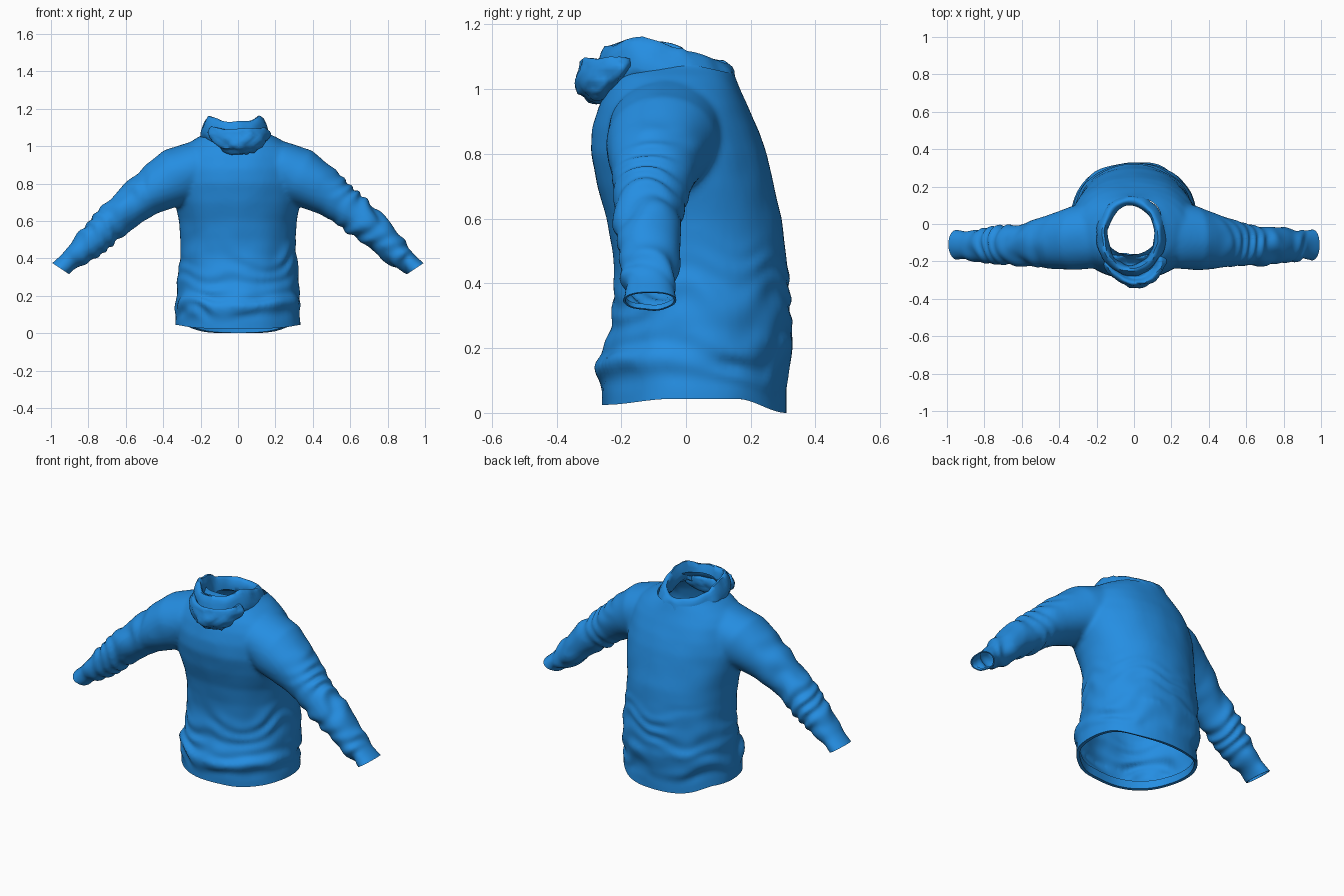
import bpy, bmesh, math
from mathutils import Vector, noise

if "Cube" in bpy.data.objects:
    bpy.data.objects.remove(bpy.data.objects["Cube"])

blue = bpy.data.materials.new("blue_cloth")
blue.diffuse_color = (0.018, 0.27, 0.76, 1)
blue.use_nodes = True
blue.node_tree.nodes["Principled BSDF"].inputs["Base Color"].default_value = blue.diffuse_color


def make_object(name, bm):
    me = bpy.data.meshes.new(name)
    bm.to_mesh(me)
    bm.free()
    me.materials.append(blue)
    ob = bpy.data.objects.new(name, me)
    bpy.context.collection.objects.link(ob)
    return ob


def activate(ob):
    bpy.ops.object.select_all(action='DESELECT')
    ob.select_set(True)
    bpy.context.view_layer.objects.active = ob


def loft(bm, rings, caps=True):
    """Skin a list of closed point rings."""
    rows = [[bm.verts.new(p) for p in r] for r in rings]
    n = len(rows[0])
    for a, b in zip(rows, rows[1:]):
        for i in range(n):
            bm.faces.new((a[i], a[(i + 1) % n], b[(i + 1) % n], b[i]))
    if caps:
        bm.faces.new(rows[0][::-1])
        bm.faces.new(rows[-1])


def spow(v, e):
    return math.copysign(abs(v) ** e, v)


def ramp(v, a, b):
    t = min(max((v - a) / (b - a), 0), 1)
    return t * t * (3 - 2 * t)


N = 48
ANG = [2 * math.pi * i / N for i in range(N)]
body = bmesh.new()

# Torso: height, half width, front y, back y
torso = [(-0.06, .335, -.26, .31), (.04, .335, -.26, .31), (.10, .33, -.262, .31),
         (.15, .335, -.28, .315), (.18, .335, -.268, .325), (.22, .328, -.245, .337),
         (.26, .325, -.23, .326), (.33, .32, -.222, .322), (.42, .312, -.222, .318),
         (.50, .308, -.228, .307), (.60, .315, -.245, .295), (.70, .335, -.275, .273),
         (.80, .345, -.295, .249), (.88, .335, -.29, .223), (.95, .315, -.27, .192),
         (1.0, .28, -.248, .167), (1.04, .225, -.225, .15), (1.07, .165, -.19, .138),
         (1.11, .142, -.165, .128), (1.22, .14, -.16, .126)]
rings = []
for z, w, f, b in torso:
    cy, ry = (f + b) / 2, (b - f) / 2
    dx = -.015 * ramp(z, 1, 1.1)
    rings.append([(dx + w * spow(math.cos(t), .94), cy + ry * spow(math.sin(t), .94), z) for t in ANG])
loft(body, rings)

# Sleeves: x, z, y, radius across, radius in y
sleeve = [(.08, .89, -.05, .12, .16), (.22, .875, -.06, .152, .178), (.33, .835, -.075, .157, .172),
          (.42, .785, -.09, .136, .152), (.50, .733, -.10, .117, .13), (.57, .68, -.11, .106, .115),
          (.64, .625, -.112, .1, .107), (.70, .575, -.115, .096, .103), (.76, .515, -.115, .087, .097),
          (.82, .455, -.115, .079, .092), (.87, .412, -.115, .067, .084), (.90, .388, -.112, .056, .076),
          (.93, .362, -.11, .05, .08), (.97, .328, -.11, .05, .088), (1.05, .26, -.11, .05, .09)]
for s in (1, -1):
    rings = []
    for i, (x, z, y, ra, ry) in enumerate(sleeve):
        p, q = sleeve[max(i - 1, 0)], sleeve[min(i + 1, len(sleeve) - 1)]
        d = Vector((q[0] - p[0], 0, q[1] - p[1])).normalized()
        up = Vector((-d.z, 0, d.x))
        ring = []
        for t in ANG:
            v = Vector((x, y, z)) + up * ra * math.cos(t) + Vector((0, ry * math.sin(t), 0))
            ring.append((v.x * s, v.y, v.z))
        rings.append(ring if s > 0 else ring[::-1])
    loft(body, rings)
bmesh.ops.recalc_face_normals(body, faces=body.faces)

# Blend torso and sleeves into one garment
sweater = make_object("sweater_body", body)
activate(sweater)
rm = sweater.modifiers.new("blend", 'REMESH')
rm.mode = 'VOXEL'
rm.voxel_size = 0.012
sm = sweater.modifiers.new("soften", 'SMOOTH')
sm.iterations = 8
for m in ("blend", "soften"):
    bpy.ops.object.modifier_apply(modifier=m)

# Cloth folds: broken bands round the waist and lower sleeves, soft dents elsewhere
bm = bmesh.new()
bm.from_mesh(sweater.data)
bm.normal_update()
moves = []
for v in bm.verts:
    c = v.co
    wob = noise.noise(c * 4 + Vector((3, 1, 7)))
    patch = .35 + .65 * ramp(noise.noise(c * 5 + Vector((8, 2, 5))), -.25, .35)
    arm = ramp(abs(c.x), .42, .62)
    waist = (1 - arm) * ramp(.58 - c.z, 0, .3) * ramp(c.z, .06, .13)
    along = abs(c.x) * .76 - c.z * .65
    d = .0085 * waist * patch * math.sin(c.z * 58 + wob * 9 + c.x * 3)
    d += .008 * arm * patch * (1 - ramp(abs(c.x), .88, .94)) * math.sin(along * 62 + wob * 10)
    d += .009 * noise.noise(c * 8) * (.4 + .6 * max(arm, waist))
    moves.append(v.normal * d)
for v, m in zip(bm.verts, moves):
    v.co += m
bmesh.ops.smooth_vert(bm, verts=bm.verts, factor=.5, use_axis_x=True, use_axis_y=True, use_axis_z=True)


def cut_open(co, no, lip, keep=lambda p: True):
    """Trim an opening and fold its edge inward."""
    geom = [g for seq in (bm.verts, bm.edges, bm.faces) for g in seq
            if all(keep(v.co) for v in ([g] if isinstance(g, bmesh.types.BMVert) else g.verts))]
    no = Vector(no).normalized()
    r = bmesh.ops.bisect_plane(bm, geom=geom, dist=1e-5, plane_co=co, plane_no=no, clear_outer=True)
    edges = [e for e in r['geom_cut'] if isinstance(e, bmesh.types.BMEdge) and e.is_boundary]
    if not lip or not edges:
        return
    pts = {v for e in edges for v in e.verts}
    mid = sum((v.co for v in pts), Vector()) / len(pts)
    for inset, depth in ((lip, 0), (0, lip * 2.5)):
        ex = bmesh.ops.extrude_edge_only(bm, edges=edges)['geom']
        for v in (g for g in ex if isinstance(g, bmesh.types.BMVert)):
            v.co += (mid - v.co).normalized() * inset - no * depth
        edges = [g for g in ex if isinstance(g, bmesh.types.BMEdge) and g.is_boundary]


cut_open((0, 0, .035), (0, 0, -1), .018)            # hem
for s in (1, -1):                                   # cuffs
    cut_open((s * .945, 0, .343), (s * .55, 0, -.835), .007, lambda p: p.x * s > .7)
cut_open((0, 0, 1.08), (0, .22, 1), 0)              # neck

# Hem dips at the back
for v in bm.verts:
    if v.co.z < .2 and abs(v.co.x) < .4:
        k = 1 - ramp(v.co.z, .035, .2)
        v.co.z += k * (.008 - .043 * ramp(v.co.y, .16, .31) - .018 * ramp(-v.co.y, .05, .25))
bmesh.ops.recalc_face_normals(bm, faces=bm.faces)
bm.to_mesh(sweater.data)
bm.free()

# Collar: draped crumpled band, longer at the front, lower at the back
profile = [(-.024, -.06), (-.024, -.02), (-.016, .015), (-.006, .036), (.006, .036),
           (.016, .02), (.024, 0), (.03, -.025), (.036, -.05), (.036, -.07), (.02, -.09)]
bm = bmesh.new()
rings = []
for t in [2 * math.pi * i / 72 for i in range(72)]:
    c, s = math.cos(t), math.sin(t)
    ring = []
    for off, h in profile:
        p = Vector((-.017 + (.15 + off) * c, -.06 + (.185 + off) * s, 0))
        base = -.06 + .185 * s
        slope = -.25 * (base + .14) if base > -.14 else .3 * (base + .14)
        p.z = 1.122 + slope + h * (.75 if base > 0 else 1)
        n = noise.noise(p * 15)
        m = noise.noise(p * 14 + Vector((5, 2, 5)))
        p += Vector((c, s, 0)) * .01 * n + Vector((0, 0, .014 * m))
        ring.append(p)
    rings.append(ring)
rings.append(rings[0])
loft(bm, rings, caps=False)
bmesh.ops.remove_doubles(bm, verts=bm.verts, dist=1e-5)
bmesh.ops.recalc_face_normals(bm, faces=bm.faces)
collar = make_object("draped_collar", bm)

# Hood: slumped pouch hanging from the collar front, with a scooped top
bm = bmesh.new()
bmesh.ops.create_icosphere(bm, subdivisions=4, radius=1)
for v in bm.verts:
    u = v.co.copy()
    scoop = ramp(u.z, .1, .8) * (1 - ramp(math.hypot(u.x, u.y * .9), .35, .85))
    fold = noise.noise(u * 1.5 + Vector((2, 9, 4)))
    crease = abs(noise.noise(u * 2 + Vector((u.x, 0, 6))))
    k = 1.06 + .16 * fold - .2 * crease
    p = Vector((u.x * (.155 + .035 * u.z), u.y * .088, u.z * .092)) * k
    p.z -= .08 * scoop
    v.co = Vector((.008, -.25, 1.045)) + p + Vector((0, .2 * p.z + .25 * p.x * p.x / .15, 0))
hood = make_object("slumped_hood", bm)

for ob in (sweater, collar, hood):
    activate(ob)
    bpy.ops.object.shade_smooth_by_angle(angle=math.radians(60))
